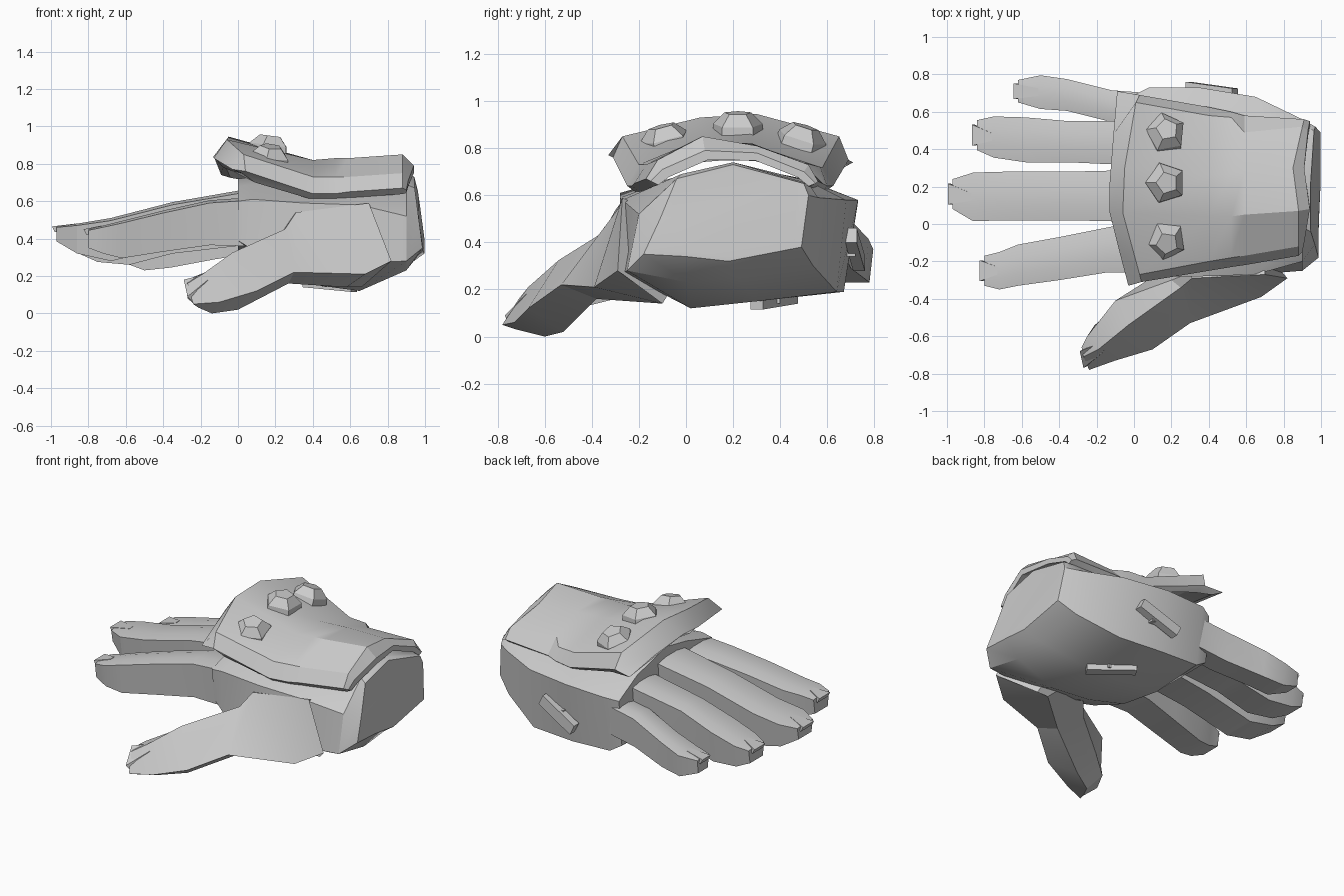
import bpy, bmesh, math
from mathutils import Vector

grey = bpy.data.materials.new("armour_grey")
grey.diffuse_color = (0.6, 0.6, 0.6, 1)


def finish(name, bm, angle=25):
    bmesh.ops.recalc_face_normals(bm, faces=bm.faces)
    mesh = bpy.data.meshes.new(name)
    bm.to_mesh(mesh)
    bm.free()
    mesh.materials.append(grey)
    ob = bpy.data.objects.new(name, mesh)
    bpy.context.collection.objects.link(ob)
    bpy.ops.object.select_all(action='DESELECT')
    ob.select_set(True)
    bpy.context.view_layer.objects.active = ob
    bpy.ops.object.shade_smooth_by_angle(angle=math.radians(angle))
    return ob


def loft(name, rings, angle=25):
    """Skin equal-length rings of points and cap both ends."""
    bm = bmesh.new()
    vs = [[bm.verts.new(p) for p in r] for r in rings]
    n = len(vs[0])
    for a, b in zip(vs, vs[1:]):
        for i in range(n):
            j = (i + 1) % n
            bm.faces.new((a[i], a[j], b[j], b[i]))
    bm.faces.new(vs[0])
    bm.faces.new(vs[-1][::-1])
    return finish(name, bm, angle)


# Palm: cross-sections (y, z) running from the knuckles to the wrist
palm = [
    (0.00, [(-.24, .39), (-.27, .60), (0, .68), (.2, .72), (.5, .65), (.69, .55), (.66, .25), (.3, .26), (0, .33)]),
    (0.08, [(-.27, .34), (-.28, .61), (0, .69), (.2, .73), (.5, .67), (.73, .57), (.67, .20), (.3, .18), (0, .23)]),
    (0.35, [(-.28, .28), (-.28, .59), (0, .69), (.2, .74), (.52, .66), (.73, .58), (.67, .19), (.3, .16), (0, .16)]),
    (0.65, [(-.27, .27), (-.27, .58), (0, .69), (.2, .74), (.52, .66), (.68, .58), (.64, .19), (.3, .15), (.02, .12)]),
    (0.90, [(-.25, .28), (-.20, .52), (-.02, .69), (.2, .74), (.52, .65), (.56, .59), (.54, .30), (.22, .25), (.01, .23)]),
]
rings = [[(x, y, z) for y, z in sec] for x, sec in palm]
# Wrist rim and slanted cuff end
rim = [(-.18, .35), (-.11, .50), (-.04, .67), (.2, .73), (.5, .65), (.52, .60), (.49, .38), (.18, .32), (0, .34)]
for s in (1, .9):
    rings.append([(.945 + .13 * (.67 - z) + .03 * max(y, 0), .2 + (y - .2) * s, .53 + (z - .53) * s)
                  for y, z in rim])
loft("palm", rings, 30)

# Back plate: outer points (x, y, z) per section, from flared front lip to wrist
plate = [
    [(-.03, -.33, .77), (-.08, -.14, .80), (-.13, .06, .83), (-.13, .22, .84), (-.11, .48, .80), (-.09, .71, .74)],
    [(.04, -.31, .76), (.03, -.27, .85), (-.06, .06, .93), (-.05, .30, .945), (.01, .65, .85), (.03, .69, .75)],
    [(.40, -.25, .64), (.40, -.20, .73), (.40, .04, .82), (.40, .26, .82), (.40, .58, .72), (.40, .625, .64)],
    [(.52, -.23, .64), (.52, -.18, .73), (.52, .04, .83), (.52, .27, .82), (.52, .57, .72), (.52, .60, .64)],
    [(.59, -.22, .65), (.59, -.17, .73), (.59, .05, .83), (.59, .28, .82), (.59, .49, .74), (.59, .58, .65)],
    [(.88, -.17, .67), (.88, -.12, .75), (.88, .07, .85), (.85, .30, .81), (.90, .52, .73), (.91, .56, .66)],
    [(.90, -.15, .66), (.91, -.10, .71), (.94, .08, .79), (.91, .30, .78), (.93, .50, .70), (.94, .55, .65)],
]
drops = (.05, .15, .08, .08, .08, .08, .04)
weights = (.4, .8, 1, .8, .6, .3)
rings = []
for k, sec in enumerate(plate):
    under = [(x + (.05 if k < 2 else 0), .22 + (y - .22) * .91, z - drops[k] * w)
             for (x, y, z), w in zip(sec, weights)]
    rings.append(sec + under[::-1])
loft("back_plate", rings, 25)

# Pentagonal studs leaning with the plate
for i, (y, z, tilt) in enumerate([(-.09, .84, .25), (.22, .895, 0), (.49, .84, -.3)]):
    rot = Vector((.13, -math.sin(tilt), math.cos(tilt))).to_track_quat('Z', 'Y')
    rings = []
    for r, h in ((.115, -.04), (.11, .005), (.06, .055)):
        rings.append([Vector((.17, y, z)) + rot @ Vector((r * math.cos(a), r * math.sin(a), h))
                      for a in [math.tau * k / 5 + .3 for k in range(5)]])
    loft("stud_%d" % (i + 1), rings, 10)

# Fingers: stations (x, y, z, half width, half height)
fingers = {
    "index_finger": [(.06, -.12, .49, .14, .13), (-.15, -.14, .485, .12, .12), (-.4, -.185, .44, .115, .11),
                     (-.62, -.22, .395, .11, .10), (-.72, -.25, .395, .10, .075), (-.80, -.25, .40, .08, .05)],
    "middle_finger": [(.08, .15, .54, .14, .13), (-.35, .15, .475, .13, .12), (-.68, .15, .395, .13, .115),
                      (-.86, .145, .40, .13, .08), (-.97, .16, .425, .08, .04)],
    "ring_finger": [(.08, .43, .49, .12, .12), (-.35, .44, .43, .11, .11), (-.58, .45, .365, .12, .105),
                    (-.75, .465, .35, .11, .075), (-.84, .475, .36, .08, .045)],
    "little_finger": [(.08, .62, .42, .08, .10), (-.12, .63, .39, .085, .10), (-.36, .69, .335, .085, .09),
                      (-.5, .705, .305, .09, .075), (-.62, .71, .32, .06, .045)],
}
profile = [(-1, .88), (-.4, 1), (.4, 1), (1, .88), (.82, -1), (-.82, -1)]
for name, st in fingers.items():
    loft(name, [[(x, y + u * w, z + v * h) for u, v in profile] for x, y, z, w, h in st], 25)
    # Pointed nail wedge over the tip
    (xa, ya, za, wa, ha), (xb, yb, zb, wb, hb) = st[-2:]
    loft(name + "_nail", [
        [(xa - .01, ya - .02, za + ha), (xa - .01, ya + .02, za + ha),
         (xa - .01, ya + .02, za + ha - .03), (xa - .01, ya - .02, za + ha - .03)],
        [(xb - .025, yb - wb * .7, zb + hb), (xb - .025, yb + wb * .7, zb + hb),
         (xb - .01, yb + wb * .7, zb + hb - .03), (xb - .01, yb - wb * .7, zb + hb - .03)]], 10)

# Thumb: inner top, outer top, outer ridge, underside, inner underside per station
thumb = [
    [(.70, -.25, .58), (.70, -.27, .59), (.82, -.29, .28), (.66, -.10, .14), (.60, 0, .30)],
    [(.30, -.26, .53), (.31, -.29, .54), (.68, -.39, .21), (.58, -.10, .14), (.40, 0, .30)],
    [(.20, -.30, .38), (.25, -.34, .45), (.30, -.53, .22), (.27, -.38, .16), (.20, -.22, .18)],
    [(-.10, -.41, .25), (-.03, -.54, .325), (.10, -.67, .12), (.00, -.52, .02), (-.06, -.42, .13)],
    [(-.25, -.60, .19), (-.19, -.67, .21), (-.10, -.73, .06), (-.14, -.60, .00), (-.21, -.54, .09)],
    [(-.28, -.66, .17), (-.27, -.71, .16), (-.24, -.78, .05), (-.21, -.72, .03), (-.27, -.66, .08)],
]
loft("thumb", thumb, 25)
loft("thumb_nail", [
    [(-.19, -.64, .205), (-.16, -.68, .18), (-.15, -.67, .15), (-.18, -.63, .17)],
    [(-.29, -.68, .18), (-.27, -.77, .09), (-.25, -.76, .07), (-.27, -.67, .15)]], 10)


# Clasp bars on the outer side and the underside
def bar(name, a, b, out, width=.035, thick=.03):
    a, b, out = Vector(a), Vector(b), Vector(out)
    side = (b - a).cross(out).normalized() * width
    o = out * thick
    loft(name, [[p + side - o, p + side + o, p - side + o, p - side - o] for p in (a, b)], 10)


bar("side_clasp", (.54, .70, .43), (.29, .735, .31), (0, 1, 0), .035, .025)
bar("side_clasp_post", (.42, .64, .37), (.42, .72, .37), (1, 0, 0), .03, .04)
bar("lower_clasp", (.62, .30, .135), (.36, .45, .16), (0, 0, 1), .03, .02)
bar("lower_clasp_post", (.49, .37, .22), (.49, .37, .14), (1, 0, 0), .03, .04)
